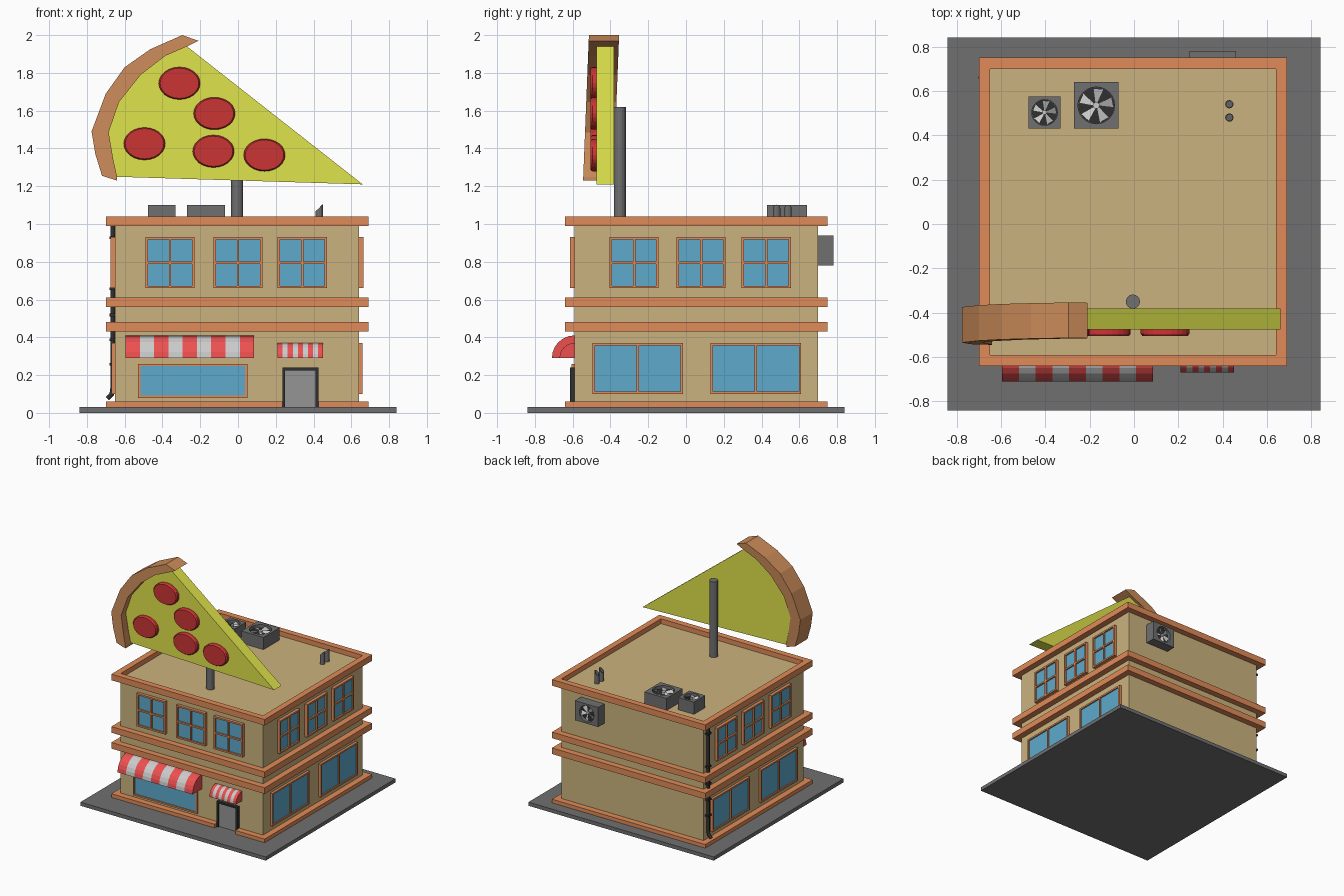
import bpy, bmesh
from math import sin, cos, pi
from mathutils import Matrix, Vector

if "Cube" in bpy.data.objects:
    bpy.data.objects.remove(bpy.data.objects["Cube"])


def mat(name, r, g, b):
    m = bpy.data.materials.new(name)
    m.diffuse_color = (r, g, b, 1)
    m.use_nodes = True
    m.node_tree.nodes["Principled BSDF"].inputs["Base Color"].default_value = m.diffuse_color
    return m


WALL = mat("tan_wall", 0.60, 0.45, 0.21)
TRIM = mat("orange_trim", 0.75, 0.26, 0.10)
GLASS = mat("blue_glass", 0.11, 0.40, 0.60)
RED = mat("red", 0.85, 0.08, 0.08)
WHITE = mat("white", 0.62, 0.62, 0.62)
GREY = mat("grey", 0.16, 0.16, 0.16)
DOOR = mat("door_grey", 0.30, 0.30, 0.30)
DARK = mat("dark", 0.03, 0.03, 0.03)
CHEESE = mat("cheese", 0.74, 0.77, 0.07)
CRUST = mat("crust", 0.60, 0.26, 0.10)
MEAT = mat("pepperoni", 0.60, 0.035, 0.035)


def finish(name, bm, *mats):
    bmesh.ops.recalc_face_normals(bm, faces=bm.faces)
    me = bpy.data.meshes.new(name)
    bm.to_mesh(me)
    bm.free()
    for m in mats:
        me.materials.append(m)
    ob = bpy.data.objects.new(name, me)
    bpy.context.collection.objects.link(ob)
    return ob


def boxes(name, items, m):
    """One object from (corner, opposite corner) pairs."""
    bm = bmesh.new()
    for a, b in items:
        a, b = Vector(a), Vector(b)
        d = Vector([abs(t) for t in b - a])
        bmesh.ops.create_cube(bm, size=1, matrix=Matrix.Translation((a + b) / 2) @ Matrix.Diagonal((*d, 1)))
    return finish(name, bm, m)


def loft(name, rings, mats, pick=lambda k: 0):
    """Skin a list of equal vertex rings and cap both ends."""
    bm = bmesh.new()
    vs = [[bm.verts.new(p) for p in r] for r in rings]
    n = len(vs[0])
    for k in range(len(vs) - 1):
        for i in range(n):
            j = (i + 1) % n
            f = bm.faces.new((vs[k][i], vs[k][j], vs[k + 1][j], vs[k + 1][i]))
            f.material_index = pick(k)
    bm.faces.new(vs[0])
    bm.faces.new(vs[-1])
    return finish(name, bm, *mats)


def ellipse(cx, cy, rx, ry, n):
    return [(cx + rx * cos(2 * pi * i / n), cy + ry * sin(2 * pi * i / n)) for i in range(n)]


# Ground slab, walls and trim bands
X0, X1, Y0, Y1 = -0.65, 0.64, -0.59, 0.70
P = 0.05
boxes("ground_slab", [((-0.84, -0.84, 0), (0.84, 0.84, 0.03))], GREY)
boxes("walls", [((X0, Y0, 0.03), (X1, Y1, 1.0))], WALL)
for name, z0, z1, gap in (("base_trim", 0.03, 0.06, True), ("lower_band", 0.43, 0.48, False),
                          ("upper_band", 0.56, 0.61, False), ("parapet", 0.99, 1.04, False)):
    parts = [((X0 - P, Y0, z0), (X0, Y1, z1)), ((X1, Y0, z0), (X1 + P, Y1, z1)),
             ((X0 - P, Y1, z0), (X1 + P, Y1 + P, z1))]
    for a, b in (((X0 - P, 0.235), (0.425, X1 + P)) if gap else ((X0 - P, X1 + P),)):
        parts.append(((a, Y0 - P, z0), (b, Y0, z1)))
    boxes(name, parts, TRIM)

# Windows: u runs along the wall, d is the distance out from it
SIDES = {"front": lambda u, d, z: (u, Y0 - d, z),
         "right": lambda u, d, z: (X1 + d, u, z),
         "left": lambda u, d, z: (X0 - d, u, z)}


def window(name, side, u0, u1, z0, z1, cols, rows, out=0.025, t=0.013):
    at = SIDES[side]
    bars = [(u0, u1, z0, z0 + t), (u0, u1, z1 - t, z1), (u0, u0 + t, z0, z1), (u1 - t, u1, z0, z1)]
    for i in range(1, cols):
        u = u0 + (u1 - u0) * i / cols
        bars.append((u - t / 2, u + t / 2, z0, z1))
    for i in range(1, rows):
        z = z0 + (z1 - z0) * i / rows
        bars.append((u0, u1, z - t / 2, z + t / 2))
    boxes(name + "_frame", [(at(a, 0, c), at(b, out, d)) for a, b, c, d in bars], TRIM)
    boxes(name + "_glass", [(at(u0 + t, 0, z0 + t), at(u1 - t, out * 0.5, z1 - t))], GLASS)


for i, u in enumerate((-0.49, -0.13, 0.21)):
    window(f"front_upper_window_{i}", "front", u, u + 0.26, 0.66, 0.93, 2, 2)
window("shop_window", "front", -0.53, 0.05, 0.08, 0.26, 1, 1, 0.015)
for side in ("left", "right"):
    for i, u in enumerate((-0.405, -0.05, 0.295)):
        window(f"{side}_upper_window_{i}", side, u, u + 0.26, 0.66, 0.93, 2, 2)
    for i, u in enumerate((-0.495, 0.13)):
        window(f"{side}_lower_window_{i}", side, u, u + 0.48, 0.10, 0.37, 2, 1, 0.02)

# Door
boxes("door_panel", [((0.25, Y0, 0.03), (0.41, Y0 - 0.01, 0.225))], DOOR)
boxes("door_frame", [((0.235, Y0, 0.03), (0.25, Y0 - 0.025, 0.24)), ((0.41, Y0, 0.03), (0.425, Y0 - 0.025, 0.24)),
                     ((0.235, Y0, 0.225), (0.425, Y0 - 0.025, 0.24))], DARK)


# Striped quarter-round awnings
def awning(name, x0, x1, z, r, stripes=9, seg=6):
    prof = [(Y0, z)] + [(Y0 - r * cos(pi / 2 * i / seg), z + r * sin(pi / 2 * i / seg)) for i in range(seg + 1)]
    rings = [[(x0 + (x1 - x0) * k / stripes, y, h) for y, h in prof] for k in range(stripes + 1)]
    loft(name, rings, (RED, WHITE), lambda k: k % 2)


awning("large_awning", -0.595, 0.085, 0.29, 0.12)
awning("door_awning", 0.21, 0.45, 0.29, 0.08)


# Fan units: square housing with a round recess, local +z faces out
def fan_unit(name, w, h, d, r, matrix, n=24):
    circ = ellipse(0, 0, 1, 1, n)
    sq = [(x / max(abs(x), abs(y)) * w / 2, y / max(abs(x), abs(y)) * h / 2) for x, y in circ]
    rings = [[(x, y, z) for x, y in sq] for z in (0, d)]
    rings += [[(x * r, y * r, z) for x, y in circ] for z in (d, d - 0.03)]
    loft(name + "_housing", rings, (GREY,)).data.transform(matrix)
    disc = [[(x * r * 0.99, y * r * 0.99, z) for x, y in circ] for z in (d - 0.03, d - 0.027)]
    loft(name + "_back", disc, (DARK,)).data.transform(matrix)
    bm = bmesh.new()
    for k in range(5):
        a = 2 * pi * k / 5
        pts = [(0.12, a, -0.02), (0.95, a - 0.1, -0.022), (0.95, a + 0.5, -0.008), (0.12, a + 0.9, -0.012)]
        bm.faces.new([bm.verts.new((r * q * cos(t), r * q * sin(t), d + z)) for q, t, z in pts])
    bmesh.ops.create_cone(bm, cap_ends=True, segments=12, radius1=r * 0.18, radius2=r * 0.18, depth=0.02,
                          matrix=Matrix.Translation((0, 0, d - 0.018)))
    finish(name + "_blades", bm, WHITE).data.transform(matrix)


fan_unit("small_roof_fan", 0.145, 0.145, 0.10, 0.058, Matrix.Translation((-0.403, 0.503, 1.0)))
fan_unit("large_roof_fan", 0.20, 0.21, 0.10, 0.083, Matrix.Translation((-0.17, 0.535, 1.0)))
fan_unit("wall_fan", 0.21, 0.16, 0.08, 0.066,
         Matrix.Translation((0.355, Y1, 0.86)) @ Matrix.Rotation(-pi / 2, 4, 'X'))

# Roof vent pipes with slanted tops
for i, y in enumerate((0.48, 0.54)):
    c = ellipse(0.43, y, 0.019, 0.019, 12)
    top = [(x, v, 1.085 + (x - 0.43) * 0.9) for x, v in c]
    inner = [(0.43 + (x - 0.43) * 0.75, y + (v - y) * 0.75, z) for x, v, z in top]
    loft(f"vent_pipe_{i}", [[(x, v, 1.0) for x, v in c], top, inner, [(x, v, z - 0.03) for x, v, z in inner]], (GREY,))

# Drain pipe and brackets on the left wall
cu = bpy.data.curves.new("drain_pipe", 'CURVE')
cu.dimensions = '3D'
cu.bevel_depth, cu.bevel_resolution, cu.use_fill_caps = 0.013, 2, True
sp = cu.splines.new('POLY')
path = [(-0.663, 0.66, 1.0), (-0.663, 0.66, 0.13), (-0.668, 0.66, 0.10), (-0.692, 0.66, 0.075)]
sp.points.add(len(path) - 1)
for p, co in zip(sp.points, path):
    p.co = (*co, 1)
cu.materials.append(DARK)
bpy.context.collection.objects.link(bpy.data.objects.new("drain_pipe", cu))
boxes("drain_brackets", [((X0, 0.64, z), (-0.68, 0.68, z + 0.015)) for z in (0.25, 0.38, 0.51, 0.65, 0.92)], DARK)

# Sign pole
loft("sign_pole", [[(x, y, z) for x, y in ellipse(-0.005, -0.35, 0.032, 0.032, 16)] for z in (1.0, 1.62)], (GREY,))

# Pizza slice sign: cheese wedge, curved crust, pepperoni
inner = [(-0.64, 1.25), (-0.66, 1.34), (-0.685, 1.485), (-0.63, 1.645), (-0.515, 1.79), (-0.385, 1.89), (-0.27, 1.94)]
outer = [(-0.21, 1.97), (-0.295, 2.0), (-0.465, 1.925), (-0.60, 1.83), (-0.70, 1.69), (-0.775, 1.49),
         (-0.755, 1.37), (-0.72, 1.255), (-0.64, 1.23)]
loft("cheese_wedge", [[(x, y, z) for x, z in inner + [(0.66, 1.21)]] for y in (-0.475, -0.38)], (CHEESE,))
loft("pizza_crust", [[(x, y + 0.04 * (z - 1.6), z) for x, z in inner + outer] for y in (-0.53, -0.37)], (CRUST,))
for i, (x, z) in enumerate(((-0.31, 1.745), (-0.125, 1.585), (-0.495, 1.425), (-0.13, 1.385), (0.14, 1.365))):
    loft(f"pepperoni_{i}", [[(a, y, b) for a, b in ellipse(x, z, 0.11 * s, 0.086 * s, 24)]
                            for y, s in ((-0.47, 1), (-0.495, 1), (-0.505, 0.93))], (MEAT,))
